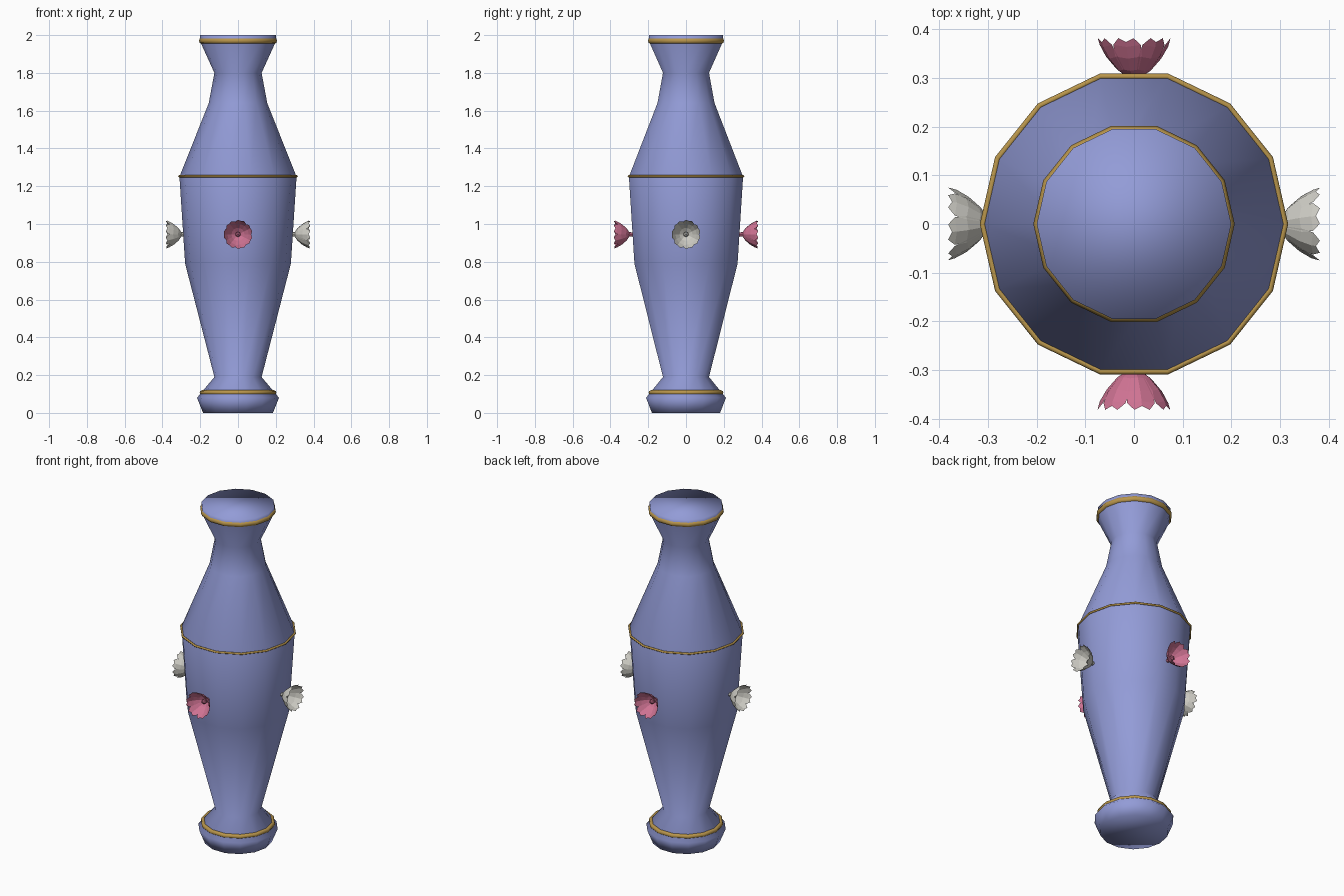
import bpy, bmesh, math
from mathutils import Matrix, Vector

if "Cube" in bpy.data.objects:
    bpy.data.objects.remove(bpy.data.objects["Cube"])

SIDES = 14


def material(name, rgb):
    m = bpy.data.materials.new(name)
    m.diffuse_color = (*rgb, 1)
    m.use_nodes = True
    m.node_tree.nodes["Principled BSDF"].inputs["Base Color"].default_value = m.diffuse_color
    return m


BLUE = material("periwinkle blue", (0.29, 0.33, 0.68))
GOLD = material("gold", (0.48, 0.30, 0.07))
PINK = material("rose pink", (0.62, 0.17, 0.29))
WHITE = material("ivory white", (0.62, 0.61, 0.56))


def finish(bm, name, mat, smooth):
    bmesh.ops.recalc_face_normals(bm, faces=bm.faces)
    for f in bm.faces:
        f.smooth = smooth
    me = bpy.data.meshes.new(name)
    bm.to_mesh(me)
    bm.free()
    me.materials.append(mat)
    ob = bpy.data.objects.new(name, me)
    bpy.context.collection.objects.link(ob)
    return ob


# Vase body: turned 14-sided profile, closed at both ends
profile = [(0.185, 0), (0.217, 0.08), (0.125, 0.19), (0.28, 0.79), (0.31, 1.25),
           (0.155, 1.64), (0.125, 1.80), (0.2, 1.965), (0.2, 2.0)]
bm = bmesh.new()
rings = []
for r, z in profile:
    rings.append([bm.verts.new((r * math.cos(2 * math.pi * i / SIDES),
                                r * math.sin(2 * math.pi * i / SIDES), z))
                  for i in range(SIDES)])
for a, b in zip(rings, rings[1:]):
    for i in range(SIDES):
        j = (i + 1) % SIDES
        bm.faces.new((a[i], a[j], b[j], b[i]))
bm.faces.new(rings[0][::-1])
bm.faces.new(rings[-1])
finish(bm, "vase_body", BLUE, True)

# Gold bands
for name, z, major, minor in (("base_band", 0.107, 0.190, 0.013),
                              ("shoulder_band", 1.253, 0.311, 0.006),
                              ("rim_band", 1.97, 0.190, 0.017)):
    bpy.ops.mesh.primitive_torus_add(major_segments=SIDES, minor_segments=8,
                                     major_radius=major, minor_radius=minor,
                                     location=(0, 0, z))
    band = bpy.context.object
    band.name = name
    band.data.materials.append(GOLD)
    bpy.ops.object.shade_smooth()


def flower(name, mat, angle):
    bm = bmesh.new()
    petals = 7
    # Petal rows: (radius, depth, half width); local z points out of the vase
    rows = [(0.008, 0.0, 0.004), (0.034, 0.017, 0.017),
            (0.056, 0.042, 0.028), (0.070, 0.066, 0.029)]
    for k in range(petals):
        turn = Matrix.Rotation(2 * math.pi * (k + 0.25) / petals, 3, 'Z')

        def vert(r, w, d):
            return bm.verts.new(turn @ Vector((r, w, d)))

        strips = []
        for r, d, w in rows:
            strips.append([vert(r - w * 0.2, -w, d + w * 0.15), vert(r, 0, d),
                           vert(r - w * 0.2, w, d + w * 0.15)])
        # Notched tip
        strips.append([vert(0.075, -0.016, 0.084), vert(0.073, 0, 0.076),
                       vert(0.075, 0.016, 0.084)])
        for a, b in zip(strips, strips[1:]):
            for i in range(2):
                bm.faces.new((a[i], a[i + 1], b[i + 1], b[i]))
    # Stem and centre knob
    bmesh.ops.create_cone(bm, segments=8, radius1=0.01, radius2=0.012, depth=0.035,
                          cap_ends=True, matrix=Matrix.Translation((0, 0, -0.012)))
    bmesh.ops.create_icosphere(bm, subdivisions=1, radius=0.015,
                               matrix=Matrix.Translation((0, 0, 0.02)))
    ob = finish(bm, name, mat, False)
    ob.matrix_world = (Matrix.Rotation(angle, 4, 'Z')
                       @ Matrix.Translation((0.298, 0, 0.945))
                       @ Matrix.Rotation(math.pi / 2, 4, 'Y'))


# Four blossoms around the belly
flower("right_flower", WHITE, 0)
flower("back_flower", PINK, math.pi / 2)
flower("left_flower", WHITE, math.pi)
flower("front_flower", PINK, -math.pi / 2)
